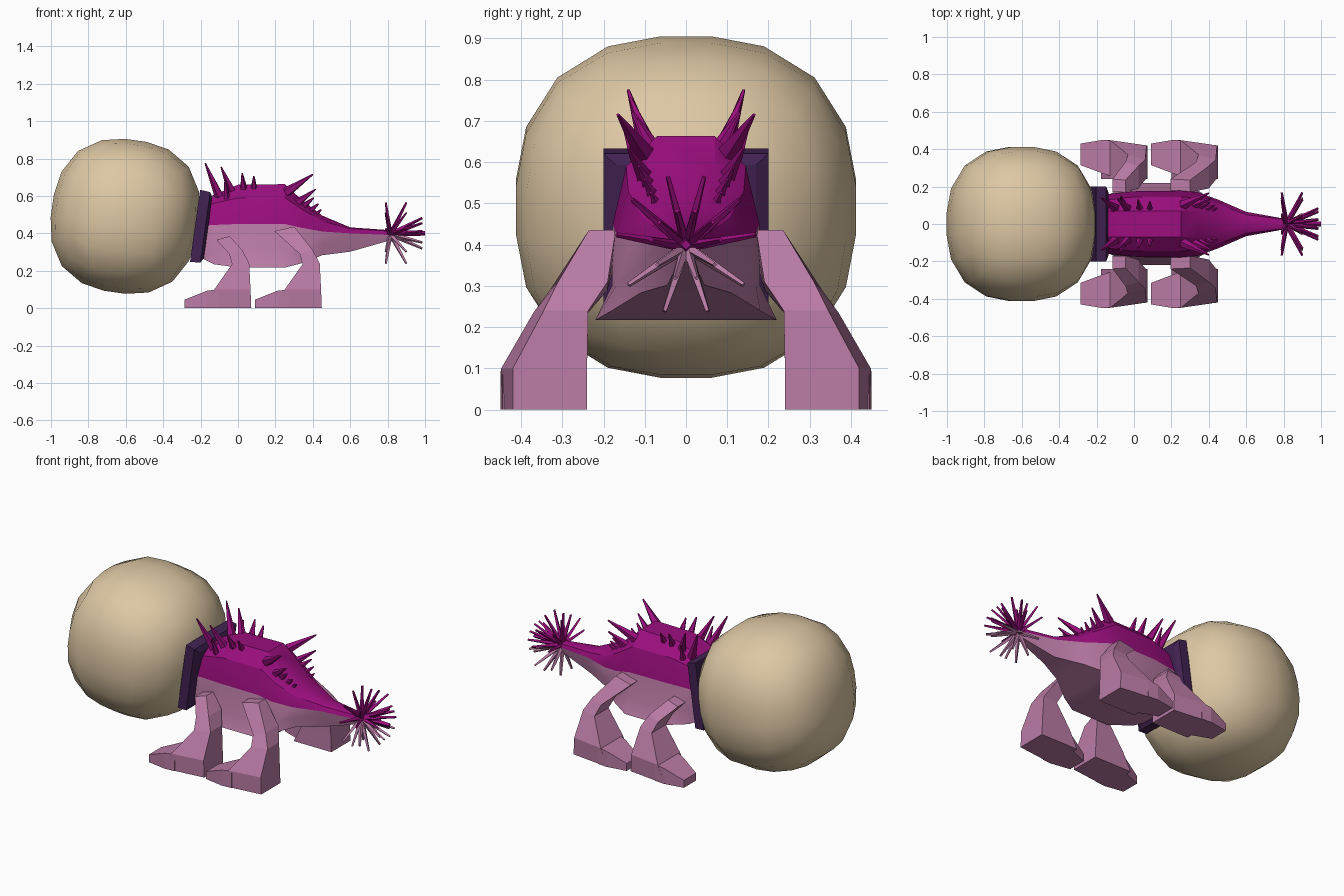
import bpy, bmesh, math
from mathutils import Vector, Matrix

if "Cube" in bpy.data.objects:
    bpy.data.objects.remove(bpy.data.objects["Cube"])


def material(name, r, g, b):
    m = bpy.data.materials.new(name)
    lin = [((c / 255 + 0.055) / 1.055) ** 2.4 if c > 10 else c / 255 / 12.92 for c in (r, g, b)]
    m.diffuse_color = (*lin, 1)
    m.use_nodes = True
    m.node_tree.nodes["Principled BSDF"].inputs["Base Color"].default_value = m.diffuse_color
    return m


CREAM = material("cream", 222, 200, 164)
MAGENTA = material("magenta", 155, 14, 126)
PINK = material("dusty_pink", 186, 123, 165)
PLUM = material("dark_plum", 66, 34, 82)


def finish(bm, name, mats, smooth=None):
    bmesh.ops.recalc_face_normals(bm, faces=bm.faces)
    me = bpy.data.meshes.new(name)
    bm.to_mesh(me)
    bm.free()
    ob = bpy.data.objects.new(name, me)
    bpy.context.collection.objects.link(ob)
    for m in mats:
        me.materials.append(m)
    if smooth:
        bpy.ops.object.select_all(action='DESELECT')
        ob.select_set(True)
        bpy.context.view_layer.objects.active = ob
        bpy.ops.object.shade_smooth_by_angle(angle=math.radians(smooth))
    return ob


def loft(bm, rings, index_rule=lambda i: 0):
    """Skin closed rings of equal size and cap both ends."""
    vs = [[bm.verts.new(p) for p in r] for r in rings]
    n = len(vs[0])
    for a, b in zip(vs, vs[1:]):
        for i in range(n):
            f = bm.faces.new((a[i], a[(i + 1) % n], b[(i + 1) % n], b[i]))
            f.material_index = index_rule(i)
    bm.faces.new(vs[0])
    bm.faces.new(vs[-1][::-1])


def spike(bm, base, tip, r, blunt, sides=5, mat=0):
    base, tip = Vector(base), Vector(tip)
    d = tip - base
    rot = d.to_track_quat('Z', 'Y').to_matrix().to_4x4()
    geo = bmesh.ops.create_cone(bm, cap_ends=True, segments=sides, radius1=r, radius2=blunt,
                                depth=d.length, matrix=Matrix.Translation((base + tip) / 2) @ rot)
    for f in {f for v in geo['verts'] for f in v.link_faces}:
        f.material_index = mat


TILT = Matrix.Rotation(math.radians(8), 4, 'Y')

# Big rounded tail-less ball: gridded cube pushed onto a squarish sphere
bm = bmesh.new()
bmesh.ops.create_cube(bm, size=2)
bmesh.ops.subdivide_edges(bm, edges=bm.edges[:], cuts=4, use_grid_fill=True)
for v in bm.verts:
    p = Vector([math.tan(c * 0.86) for c in v.co])
    norm = sum(abs(c) ** 2.45 for c in p) ** (1 / 2.45)
    p /= norm
    v.co = Vector((p.x * 0.397, p.y * 0.415, p.z * 0.413))
bm.transform(Matrix.Translation((-0.603, 0, 0.491)) @ TILT)
finish(bm, "round_ball", [CREAM], 40)

# Bevelled collar plate between ball and body
bm = bmesh.new()
loft(bm, [[(x, sy * w, sz * h) for sy, sz in ((1, 1), (-1, 1), (-1, -1), (1, -1))]
          for x, w, h in ((-0.035, 0.2, 0.195), (0.02, 0.2, 0.19), (0.035, 0.17, 0.165))])
bm.transform(Matrix.Translation((-0.195, 0, 0.435)) @ TILT)
finish(bm, "collar", [PLUM])

# Body and tail: x, then (half width, height) at top, shoulder, waist, hip, belly
stations = [
    (-0.20, (.06, .57), (.12, .53), (.15, .44), (.15, .32), (.14, .27)),
    (-0.13, (.07, .605), (.13, .56), (.16, .445), (.16, .31), (.16, .235)),
    (0.00, (.07, .66), (.145, .59), (.175, .45), (.18, .30), (.22, .217)),
    (0.25, (.07, .663), (.145, .59), (.178, .45), (.18, .30), (.22, .217)),
    (0.34, (.07, .58), (.14, .53), (.17, .43), (.17, .30), (.18, .24)),
    (0.45, (.06, .495), (.105, .465), (.13, .41), (.12, .34), (.11, .283)),
    (0.60, (.03, .432), (.05, .425), (.065, .40), (.055, .35), (.045, .302)),
    (0.84, (.012, .415), (.02, .41), (.022, .39), (.02, .38), (.012, .37)),
]
bm = bmesh.new()
rings = [[(x, w, z) for w, z in pts] + [(x, -w, z) for w, z in pts[::-1]] for x, *pts in stations]
loft(bm, rings, lambda i: 0 if i in (0, 1, 7, 8, 9) else 1)
finish(bm, "body_and_tail", [MAGENTA, PINK], 30)


# Legs: column lofted from hip to heel plus a wedge foot
def leg(name, side, dx, hip):
    (fx, fz), (bx, bz) = hip
    # front x, front z, back x, back z, inner y, outer y front, outer y back
    col = [(fx, fz, bx, bz, .17, .24, .235),
           (.36 + dx - .03, .29, .40 + dx, .31, .19, .33, .31),
           (.345 + dx, .235, .437 + dx, .24, .237, .37, .345),
           (.25 + dx, .10, .444 + dx, .10, .24, .448, .42),
           (.20 + dx, 0, .448 + dx, 0, .24, .45, .42)]
    bm = bmesh.new()
    loft(bm, [[(a, side * yi, az), (b, side * yi, bz_), (b, side * yob, bz_), (a, side * yof, az)]
              for a, az, b, bz_, yi, yof, yob in col])
    foot = [(.27, .10, .25, .445), (.21, .093, .27, .45), (.09, .045, .315, .43)]
    loft(bm, [[(x + dx, side * yi, 0), (x + dx, side * yi, z), (x + dx, side * yo, z),
               (x + dx, side * yo, 0)] for x, z, yi, yo in foot])
    finish(bm, name, [PINK])


for side, word in ((-1, "right"), (1, "left")):
    leg("fore_leg_" + word, side, -0.377, ((-.115, .365), (-.045, .385)))
    leg("hind_leg_" + word, side, 0, ((.195, .412), (.30, .436)))

# Back spikes, mirrored in pairs: base, tip, radius
pairs = [((-.10, .085, .60), (-.175, .14, .775), .026), ((-.035, .085, .63), (-.09, .135, .755), .024),
         ((-.06, .115, .59), (-.07, .15, .685), .018), ((.03, .085, .64), (.022, .13, .722), .02),
         ((.085, .085, .645), (.085, .12, .705), .017), ((.26, .10, .62), (.40, .165, .715), .028),
         ((.32, .10, .565), (.415, .14, .635), .022), ((.35, .09, .545), (.405, .115, .59), .018),
         ((.385, .08, .52), (.43, .10, .558), .016), ((.41, .07, .495), (.445, .085, .527), .014)]
bm = bmesh.new()
for (bx, by, bz), (tx, ty, tz), r in pairs:
    for s in (1, -1):
        spike(bm, (bx, s * by, bz), (tx, s * ty, tz), r, .004)
finish(bm, "back_spikes", [MAGENTA])

# Tail burst: three fans leaning further and further back, pink underneath
bm = bmesh.new()
for dx, radius in ((-.03, .17), (.08, .17), (.165, .085)):
    for ang in (8, 40, 75, -35, -72):
        for s in (1, -1):
            a = math.radians(ang)
            tip = (.82 + dx, s * radius * math.cos(a), .40 + radius * math.sin(a))
            spike(bm, (.815, 0, .395), tip, .014, .006, 4, 0 if ang > 0 else 1)
spike(bm, (.82, 0, .40), (1.0, 0, .40), .018, .012, 4)
finish(bm, "tail_burst", [MAGENTA, PINK])
